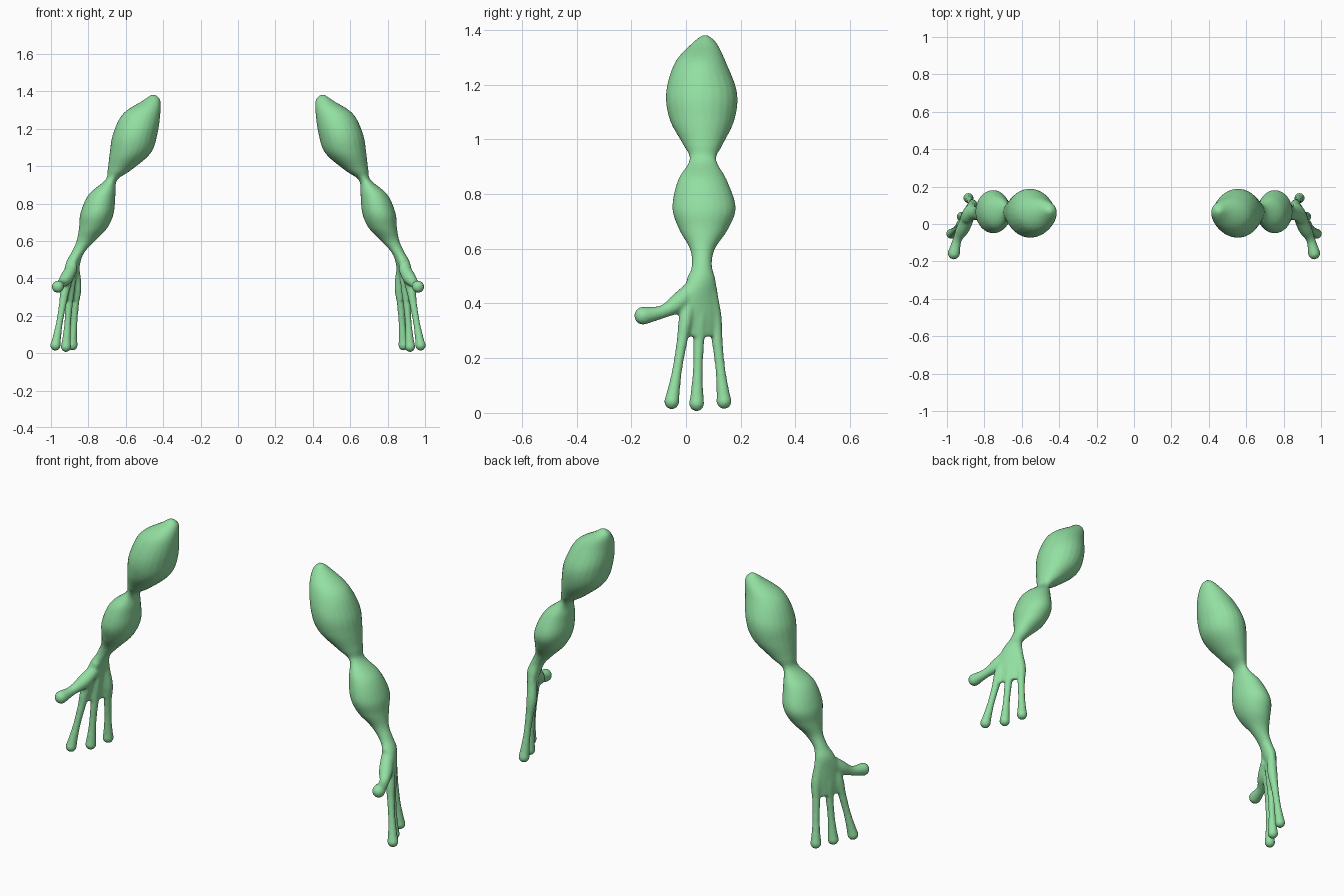
import bpy, bmesh, math
from mathutils import Vector

if "Cube" in bpy.data.objects:
    bpy.data.objects.remove(bpy.data.objects["Cube"])

SKIN = bpy.data.materials.new("green_skin")
SKIN.diffuse_color = (0.29, 0.74, 0.36, 1)
SKIN.use_nodes = True
SKIN.node_tree.nodes["Principled BSDF"].inputs["Base Color"].default_value = SKIN.diffuse_color


def spline(pts, n):
    """Catmull-Rom interpolation of equal-length tuples."""
    out = []
    for i in range(len(pts) - 1):
        p0, p1, p2, p3 = (pts[max(0, min(len(pts) - 1, i + k))] for k in (-1, 0, 1, 2))
        for j in range(n):
            t = j / n
            out.append([0.5 * (2 * b + (c - a) * t + (2 * a - 5 * b + 4 * c - d) * t * t
                               + (3 * b - a - 3 * c + d) * t ** 3)
                        for a, b, c, d in zip(p0, p1, p2, p3)])
    return out + [list(pts[-1])]


def oval(c, u, v, n=24):
    """Ring of points about c with half-axes u and v."""
    return [c + u * math.cos(2 * math.pi * i / n) + v * math.sin(2 * math.pi * i / n)
            for i in range(n)]


def loft(bm, rings):
    """Closed skin over a list of point rings."""
    vs = [[bm.verts.new(p) for p in r] for r in rings]
    n = len(vs[0])
    for a, b in zip(vs, vs[1:]):
        for i in range(n):
            bm.faces.new((a[i], a[(i + 1) % n], b[(i + 1) % n], b[i]))
    bm.faces.new(vs[0][::-1])
    bm.faces.new(vs[-1])


def limb(bm, slices):
    """Stack of level ovals; the palm slices twist outwards toward the front."""
    rings = []
    for z, x, rx, y, ry in spline(slices, 6):
        k = -0.45 * max(0, min(1, (0.54 - z) / 0.1))
        rings.append(oval(Vector((x, y, z)), Vector((rx, 0, 0)), Vector((k * ry, ry, 0))))
    loft(bm, rings)


def digit(bm, joints, radii):
    """Tube through the joints with a round pad at the end."""
    path = spline([(*p, r) for p, r in zip(joints, radii)], 8)
    pos = [Vector(p[:3]) for p in path]
    rings = []
    for i, c in enumerate(pos):
        d = (pos[min(i + 1, len(pos) - 1)] - pos[max(i - 1, 0)]).normalized()
        u = d.cross(Vector((1, 0, 0))).normalized()
        rings.append(oval(c, u * path[i][3], d.cross(u) * path[i][3]))
    loft(bm, rings)
    tip = bmesh.ops.create_uvsphere(bm, u_segments=16, v_segments=10, radius=radii[-1])
    bmesh.ops.translate(bm, verts=tip["verts"], vec=pos[-1])


# shoulder to palm: z, x centre, x half, y centre, y half
ARM = [
    (1.38, .453, .014, .07, .012), (1.35, .462, .047, .067, .046),
    (1.28, .515, .10, .053, .094), (1.17, .55, .119, .057, .13),
    (1.07, .576, .11, .059, .118), (.98, .633, .064, .062, .072),
    (.925, .678, .032, .062, .049), (.85, .726, .071, .06, .09),
    (.75, .753, .089, .066, .116), (.67, .774, .076, .064, .089),
    (.60, .814, .049, .06, .046), (.54, .855, .035, .058, .037),
    (.48, .882, .036, .057, .052), (.38, .897, .024, .055, .067),
    (.28, .903, .016, .055, .05)]

# knuckle and tip of each of the three fingers
FINGERS = [((.92, .002, .36), (.976, -.052, .041)),
           ((.896, .05, .36), (.92, .039, .034)),
           ((.863, .103, .36), (.885, .139, .042))]


def arm(name, side):
    bm = bmesh.new()
    limb(bm, ARM)
    for knuckle, tip in FINGERS:
        k, t = Vector(knuckle), Vector(tip)
        wrist = Vector((.877, .055 + (k.y - .055) * .5, .5))
        digit(bm, [wrist, k, k.lerp(t, .3), k.lerp(t, .62), k.lerp(t, .88), t],
              (.022, .026, .02, .018, .023, .028))
    # thumb
    digit(bm, [(.885, .03, .46), (.915, -.025, .405), (.945, -.085, .37), (.963, -.157, .355)],
          (.03, .035, .024, .033))
    for v in bm.verts:
        v.co.x *= side
    bmesh.ops.recalc_face_normals(bm, faces=bm.faces)
    me = bpy.data.meshes.new(name)
    bm.to_mesh(me)
    bm.free()
    me.materials.append(SKIN)
    ob = bpy.data.objects.new(name, me)
    bpy.context.collection.objects.link(ob)
    # fuse the parts into one soft skin
    fuse = ob.modifiers.new("fuse", 'REMESH')
    fuse.mode = 'VOXEL'
    fuse.voxel_size = 0.007
    fuse.use_smooth_shade = True
    soften = ob.modifiers.new("soften", 'SMOOTH')
    soften.factor = 0.5
    soften.iterations = 5


arm("left_arm", 1)
arm("right_arm", -1)
